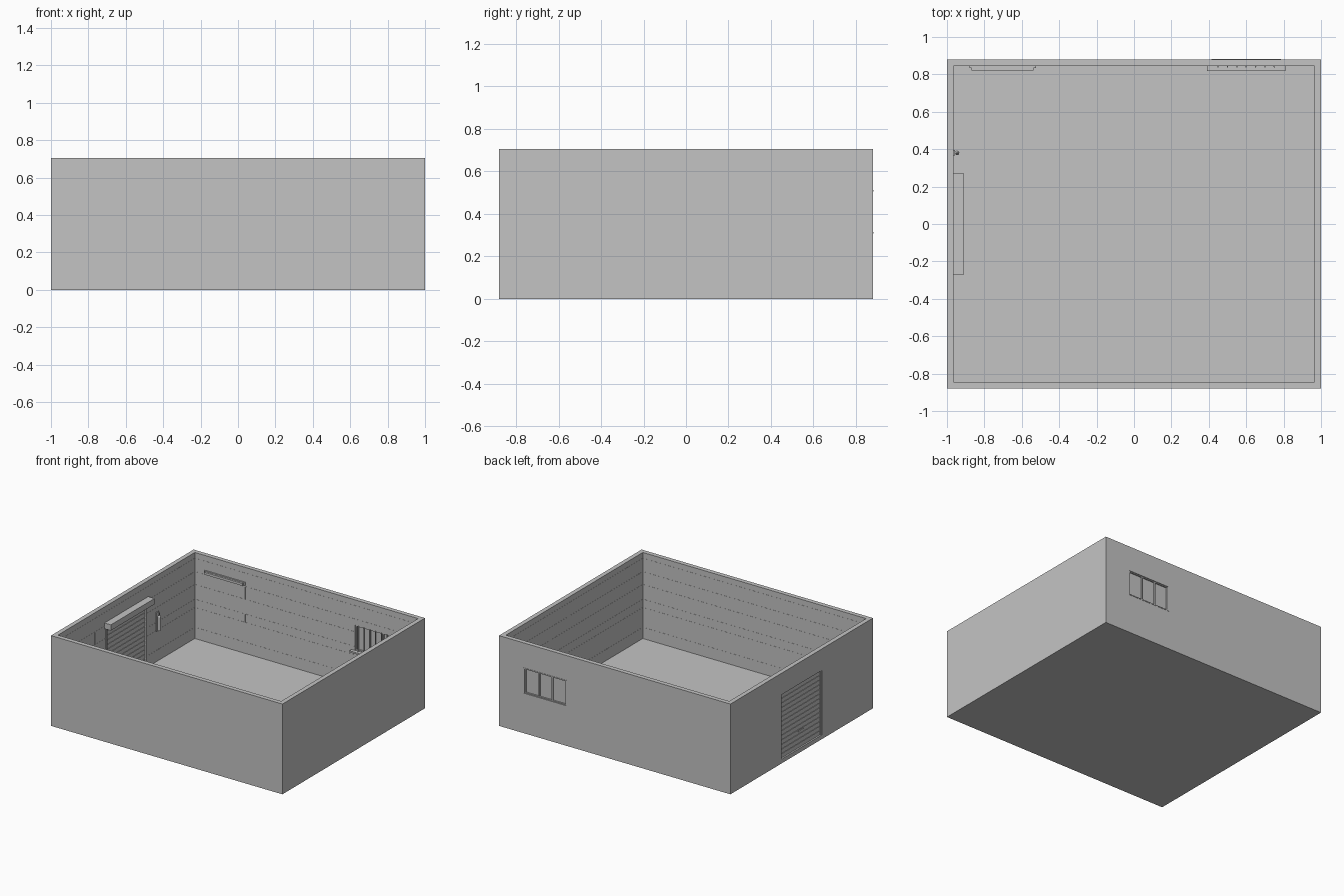
import bpy
from math import radians

cube = bpy.data.objects.get("Cube")
if cube:
    bpy.data.objects.remove(cube, do_unlink=True)

grey = bpy.data.materials.new("plain_grey")
grey.use_nodes = True
colour = (0.55, 0.55, 0.55, 1)
grey.diffuse_color = colour
grey.node_tree.nodes["Principled BSDF"].inputs["Base Color"].default_value = colour


def box(name, x, y, z):
    """Box spanning three (low, high) ranges."""
    bpy.ops.mesh.primitive_cube_add(size=1)
    ob = bpy.context.object
    ob.name = name
    ob.location = [(a + b) / 2 for a, b in (x, y, z)]
    ob.scale = [b - a for a, b in (x, y, z)]
    bpy.ops.object.transform_apply(location=True, rotation=True, scale=True)
    ob.data.materials.append(grey)
    return ob


def cut(target, name, x, y, z):
    """Subtract a hidden box from the target."""
    cutter = box(name, x, y, z)
    cutter.hide_render = True
    cutter.hide_set(True)
    mod = target.modifiers.new(name, 'BOOLEAN')
    mod.operation, mod.solver, mod.object = 'DIFFERENCE', 'EXACT', cutter
    bpy.context.view_layer.objects.active = target
    bpy.ops.object.modifier_apply(modifier=name)
    bpy.data.objects.remove(cutter, do_unlink=True)


# Open-topped shell with door and window openings
IX, IY, FLOOR, TOP = 0.965, 0.845, 0.033, 0.705
shell = box("walls_and_floor", (-1, 1), (-0.88, 0.88), (0, TOP))
cut(shell, "room_cutter", (-IX, IX), (-IY, IY), (FLOOR, 1))
cut(shell, "door_cutter", (-1.1, -0.95), (-0.25, 0.25), (FLOOR, 0.537))
cut(shell, "window_cutter", (0.42, 0.78), (0.8, 1), (0.31, 0.51))

# Floor panel
box("floor_panel", (-0.75, 0.75), (-0.63, 0.63), (FLOOR - 0.01, FLOOR + 0.001))

# Board joints on the inner walls
T, W = 0.001, 0.0012


def wall_strip(name, wall, span, z):
    """Thin strip on the inner face of one wall."""
    axis, side = wall
    face = (IX if axis == "x" else IY) * side
    depth = sorted((face - T * side, face + T * side))
    if axis == "x":
        box(name, depth, span, z)
    else:
        box(name, span, depth, z)


courses = [0.12, 0.275, 0.34, 0.455, 0.555, 0.66]
walls = {"back": ("y", 1), "front": ("y", -1), "left": ("x", 1), "right": ("x", -1)}
for label, wall in walls.items():
    end = IY if wall[0] == "x" else IX
    for z in courses:
        spans = [(-end, end)]
        if label == "right" and z < 0.537:
            spans = [(-end, -0.25), (0.25, end)]
        elif label == "back" and 0.31 < z < 0.51:
            spans = [(-end, 0.42), (0.78, end)]
        for span in spans:
            wall_strip(label + "_wall_joint", wall, span, (z - W, z + W))

butts = {"back": [(-0.53, 3), (0.66, 4), (-0.53, 1)],
         "front": [(-0.24, 4), (-0.12, 3), (-0.24, 2)],
         "left": [(0.07, 4), (0.3, 3), (0.07, 1)],
         "right": [(0.36, 4), (-0.39, 3), (0.36, 1)]}
for label, joints in butts.items():
    for p, i in joints:
        wall_strip(label + "_board_end", walls[label], (p - W, p + W),
                   (courses[i], courses[i + 1]))

# Roller door: backing sheet, slats, guide rails, housing and handle
box("door_sheet", (-0.986, -0.976), (-0.25, 0.25), (FLOOR, 0.537))
slats = 14
pitch = (0.537 - FLOOR) / slats
for i in range(slats):
    z = FLOOR + i * pitch
    box("door_slat", (-0.99, -0.972), (-0.245, 0.245), (z + 0.002, z + pitch - 0.002))
for s in (-1, 1):
    box("door_rail", (-0.995, -0.96), sorted((s * 0.24, s * 0.255)), (FLOOR, 0.54))
box("door_roller_housing", (-0.968, -0.91), (-0.27, 0.27), (0.535, 0.58))
box("door_handle", (-0.995, -0.988), (-0.03, 0.03), (0.16, 0.168))

# Window: glass, frame, mullions, inner sill and security bars
box("window_glass", (0.42, 0.78), (0.86, 0.866), (0.31, 0.51))
F = 0.01
for x in (0.42, 0.537, 0.653, 0.77):
    box("window_upright", (x, x + F), (0.848, 0.876), (0.31, 0.51))
for z in (0.31, 0.5):
    box("window_rail", (0.42, 0.78), (0.848, 0.876), (z, z + F))
box("window_outer_lip", (0.415, 0.785), (0.87, 0.882), (0.506, 0.512))
box("window_outer_sill", (0.415, 0.785), (0.87, 0.882), (0.308, 0.314))
box("window_inner_sill", (0.39, 0.81), (0.818, 0.85), (0.298, 0.31))
for i in range(7):
    x = 0.45 + i * 0.05
    bpy.ops.mesh.primitive_cylinder_add(vertices=8, radius=0.004, depth=0.2,
                                        location=(x, 0.841, 0.41))
    bar = bpy.context.object
    bar.name = "window_bar"
    bar.data.materials.append(grey)

# Strip lamp on the back wall
box("lamp_base", (-0.88, -0.525), (0.835, 0.847), (0.565, 0.59))
box("lamp_tube_cover", (-0.868, -0.537), (0.82, 0.836), (0.568, 0.587))

# Small cylinder hung beside the door
box("canister_plate", (-0.967, -0.958), (0.365, 0.395), (0.27, 0.42))
for name, r1, r2, low, high in (("canister_body", 0.012, 0.012, 0.28, 0.385),
                                ("canister_shoulder", 0.012, 0.004, 0.385, 0.398),
                                ("canister_valve", 0.004, 0.004, 0.398, 0.415)):
    bpy.ops.mesh.primitive_cone_add(vertices=16, radius1=r1, radius2=r2, depth=high - low,
                                    location=(-0.946, 0.38, (low + high) / 2))
    part = bpy.context.object
    part.name = name
    part.data.materials.append(grey)
    bpy.ops.object.shade_smooth_by_angle(angle=radians(40))
